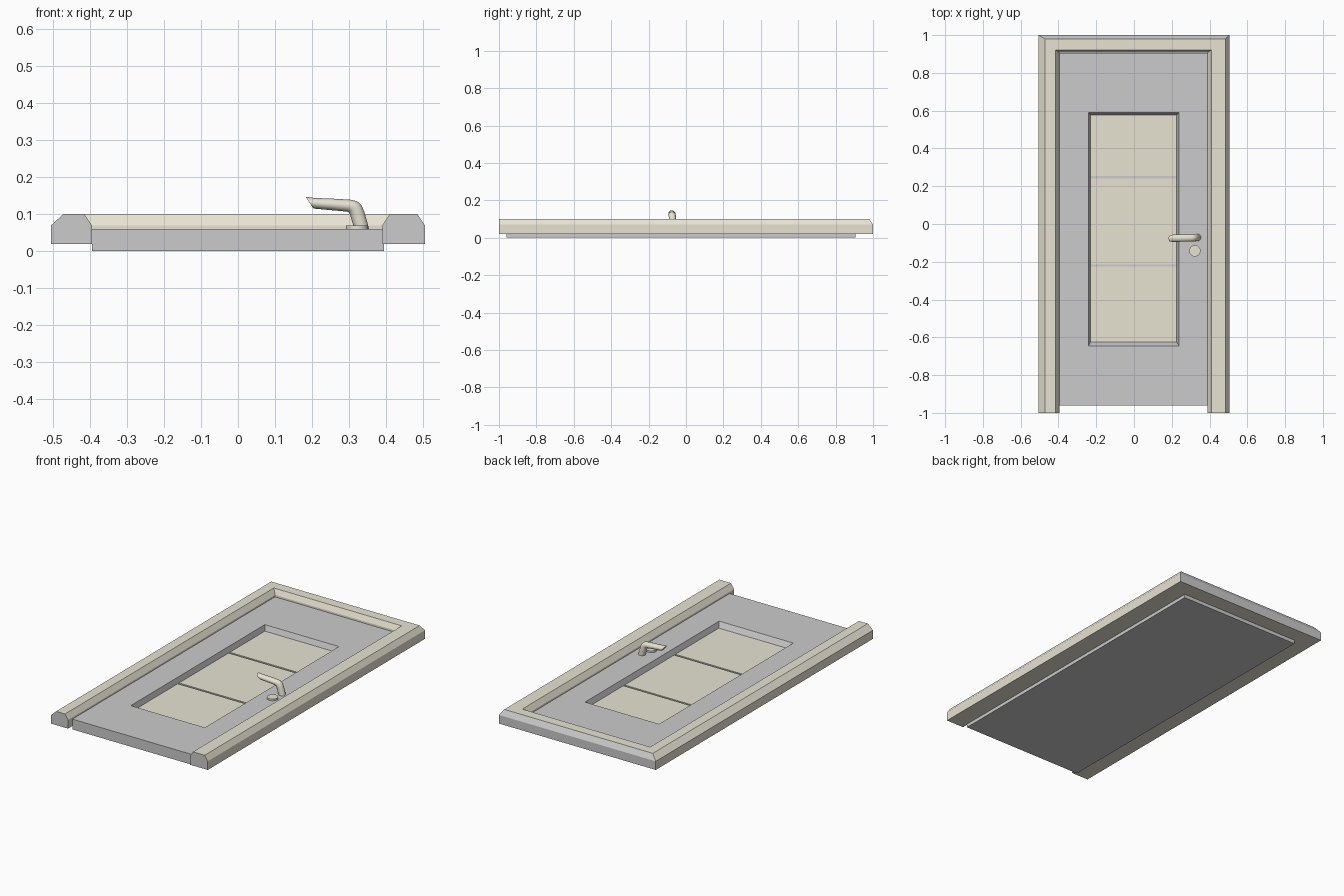
import bpy, bmesh, math
from mathutils import Vector

if "Cube" in bpy.data.objects:
    bpy.data.objects.remove(bpy.data.objects["Cube"])


def material(name, rgb):
    m = bpy.data.materials.new(name)
    m.diffuse_color = (*rgb, 1)
    m.use_nodes = True
    m.node_tree.nodes["Principled BSDF"].inputs["Base Color"].default_value = m.diffuse_color
    return m


cream = material("cream", (0.80, 0.77, 0.65))
grey = material("grey", (0.62, 0.62, 0.62))


def finish(name, bm, *mats):
    bmesh.ops.recalc_face_normals(bm, faces=bm.faces)
    me = bpy.data.meshes.new(name)
    bm.to_mesh(me)
    bm.free()
    ob = bpy.data.objects.new(name, me)
    bpy.context.collection.objects.link(ob)
    for m in mats:
        me.materials.append(m)
    return ob


def loft(bm, rings):
    """Skin closed rings of points and cap both ends; returns sides per span and caps."""
    rows = [[bm.verts.new(p) for p in r] for r in rings]
    n = len(rows[0])
    spans = [[bm.faces.new((a[i], a[(i + 1) % n], b[(i + 1) % n], b[i])) for i in range(n)]
             for a, b in zip(rows, rows[1:])]
    caps = [bm.faces.new(rows[0]), bm.faces.new(rows[-1])]
    return spans, caps


def rect(x0, x1, y0, y1, z):
    return [(x0, y0, z), (x1, y0, z), (x1, y1, z), (x0, y1, z)]


# Door frame: mitred profile (left x, right x, top y, z) swept along a U
profile = [(-.505, .505, 1.0, .02), (-.505, .505, 1.0, .07), (-.472, .485, .98, .10),
           (-.415, .41, .922, .10), (-.395, .39, .907, .07), (-.395, .39, .907, .02)]
bm = bmesh.new()
spans, caps = loft(bm, [[(l, -1, z) for l, r, t, z in profile],
                        [(l, t, z) for l, r, t, z in profile],
                        [(r, t, z) for l, r, t, z in profile],
                        [(r, -1, z) for l, r, t, z in profile]])
for f in caps + spans[1][:2]:
    f.material_index = 1
finish("door_frame", bm, cream, grey)

# Door leaf with a sloped recess in its upper face
bm = bmesh.new()
loft(bm, [rect(-.395, .395, -.96, .905, 0),
          rect(-.395, .395, -.96, .905, .06),
          rect(-.24, .238, -.645, .59, .06),
          rect(-.23, .226, -.625, .576, .024)])
finish("door_leaf", bm)

# Three inset panels separated by narrow grooves
for i, (y0, y1) in enumerate([(-.625, -.226), (-.214, .242), (.254, .576)]):
    bm = bmesh.new()
    loft(bm, [rect(-.23, .226, y0, y1, .02), rect(-.23, .226, y0, y1, .03)])
    finish(f"inset_panel_{i + 1}", bm, cream)

# Lever handle: elliptical sections from lower/upper outline points in x and z
sections = [((.315, .058), (.355, .058)), ((.303, .098), (.341, .108)),
            ((.301, .103), (.333, .125)), ((.299, .105), (.322, .135)),
            ((.295, .107), (.305, .139)), ((.25, .111), (.255, .142)),
            ((.206, .115), (.205, .144)), ((.202, .118), (.183, .147))]
rings = []
for k, (lo, hi) in enumerate(sections):
    a, b = Vector((lo[0], 0, lo[1])), Vector((hi[0], 0, hi[1]))
    mid, half = (a + b) / 2, (b - a) / 2
    y = -.072 - .004 * k / (len(sections) - 1)
    width = .019 if k < len(sections) - 1 else .017
    rings.append([mid + half * math.cos(t) + Vector((0, y + width * math.sin(t), 0))
                  for t in (math.tau * j / 20 for j in range(20))])
bm = bmesh.new()
loft(bm, rings)
lever = finish("lever_handle", bm, cream)

# Round lock cover
bm = bmesh.new()
loft(bm, [[(.322 + .03 * math.cos(t), -.142 + .03 * math.sin(t), z)
           for t in (math.tau * j / 24 for j in range(24))] for z in (.058, .07)])
lock = finish("lock_cover", bm, cream)

for ob in (lever, lock):
    bpy.ops.object.select_all(action='DESELECT')
    ob.select_set(True)
    bpy.context.view_layer.objects.active = ob
    bpy.ops.object.shade_smooth_by_angle(angle=math.radians(40))
